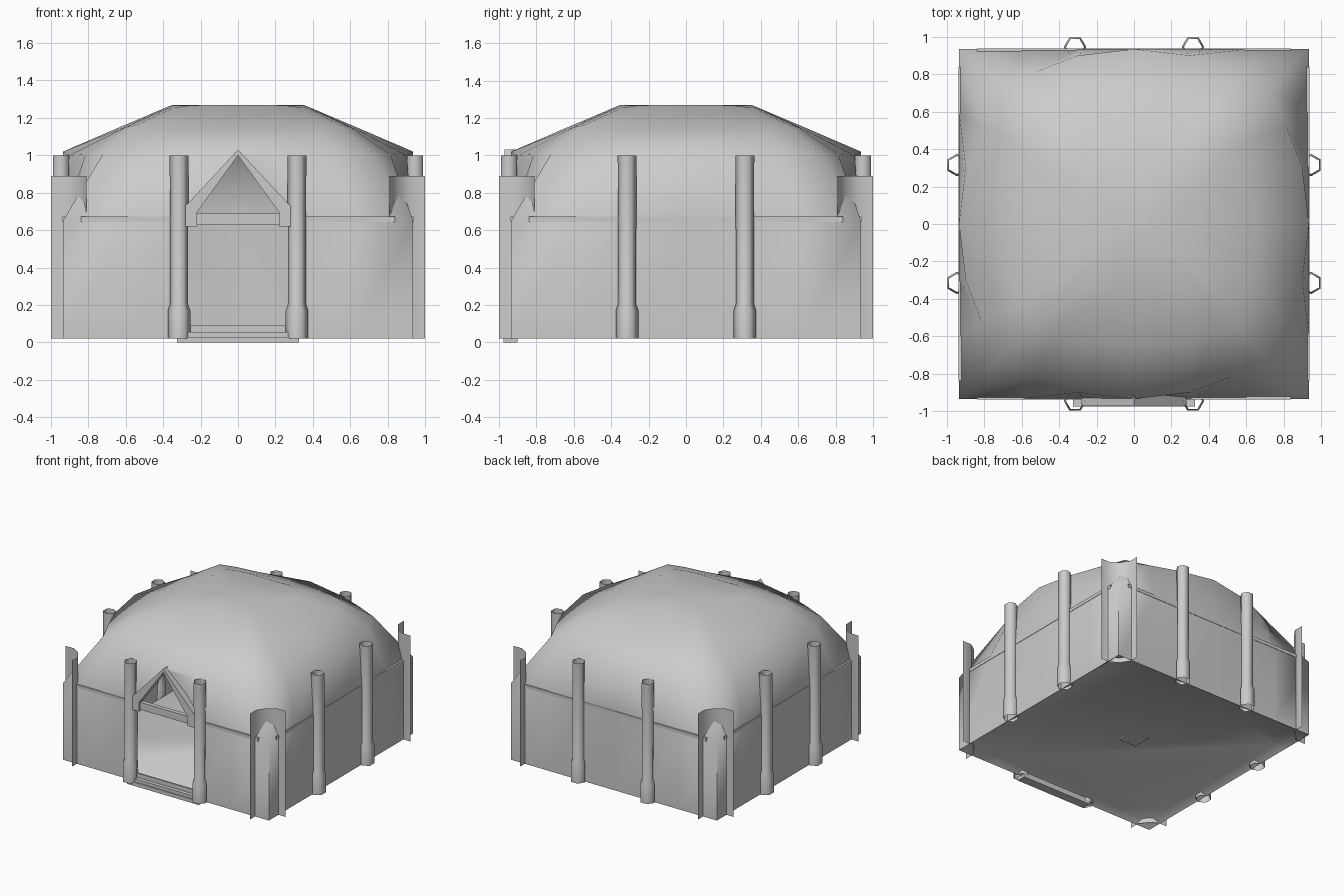
import bpy, bmesh, math
from mathutils import Matrix

cube = bpy.data.objects.get("Cube")
if cube:
    bpy.data.objects.remove(cube, do_unlink=True)

grey = bpy.data.materials.new("plain_grey")
grey.use_nodes = True
COLOUR = (0.6, 0.6, 0.6, 1)
grey.diffuse_color = COLOUR
grey.node_tree.nodes["Principled BSDF"].inputs["Base Color"].default_value = COLOUR


def finish(name, bm, fix_normals=True):
    """Turn a bmesh into a named object."""
    if fix_normals:
        bmesh.ops.recalc_face_normals(bm, faces=bm.faces[:])
    mesh = bpy.data.meshes.new(name)
    bm.to_mesh(mesh)
    bm.free()
    mesh.materials.append(grey)
    obj = bpy.data.objects.new(name, mesh)
    bpy.context.collection.objects.link(obj)
    return obj


def activate(obj):
    bpy.ops.object.select_all(action='DESELECT')
    obj.select_set(True)
    bpy.context.view_layer.objects.active = obj


def bridge(bm, lower, upper, closed=True):
    n = len(lower)
    for i in range(n if closed else n - 1):
        j = (i + 1) % n
        bm.faces.new((lower[i], lower[j], upper[j], upper[i]))


def box(name, lo, hi):
    bm = bmesh.new()
    bmesh.ops.create_cube(bm, size=1)
    for v in bm.verts:
        v.co = [(a + b) / 2 + c * (b - a) for a, b, c in zip(lo, hi, v.co)]
    return finish(name, bm)


def prism(name, outline, y0, y1):
    """Extrude an x-z outline along y."""
    bm = bmesh.new()
    front = [bm.verts.new((x, y0, z)) for x, z in outline]
    back = [bm.verts.new((x, y1, z)) for x, z in outline]
    bridge(bm, front, back)
    bm.faces.new(front)
    bm.faces.new(back)
    return finish(name, bm)


def square_ring(bm, points):
    """Corner-to-middle points, mirrored along a side and turned four times."""
    side = [(-u, -v, z) for u, v, z in points]
    side += [(u, -v, z) for u, v, z in reversed(points[1:-1])]
    ring = []
    for k in range(4):
        turn = Matrix.Rotation(k * math.pi / 2, 3, 'Z')
        for p in side:
            v = bm.verts.new(p)
            v.co = turn @ v.co
            ring.append(v)
    return ring


# Walls and domed roof as one hollow shell
W = 0.935
EAVE = 0.65
bm = bmesh.new()
rings = [square_ring(bm, [(u, W, z) for u in (W, 0.6, 0.3, 0)]) for z in (0.02, EAVE)]
roof_rings = [
    [(0.72, 0.72, 1.01), (0.52, 0.815, 1.005), (0.3, 0.9, 1.0), (0, W, 1.02)],
    [(0.55, 0.55, 1.16), (0.43, 0.6, 1.15), (0.31, 0.63, 1.14), (0, 0.645, 1.145)],
    [(0.34, 0.34, 1.255), (0.27, 0.345, 1.265), (0.15, 0.35, 1.27), (0, 0.35, 1.27)],
]
rings += [square_ring(bm, r) for r in roof_rings]
for a, b in zip(rings, rings[1:]):
    bridge(bm, a, b)
floor = bm.faces.new(rings[0])
crown = bm.faces.new(rings[-1])
bmesh.ops.recalc_face_normals(bm, faces=bm.faces[:])
bmesh.ops.inset_individual(bm, faces=[floor], thickness=0.06, depth=-0.04)
centre = bmesh.ops.poke(bm, faces=[crown])["verts"][0]
centre.co.z = 1.27
shell = finish("walls_and_dome", bm)

# Gabled doorway cut through the front
cutter = prism("doorway_cutter", [(-0.27, 0.09), (0.27, 0.09), (0.27, 0.7),
                                  (0, 1.0), (-0.27, 0.7)], -1.1, -0.6)
cutter.hide_render = True
solid = shell.modifiers.new("thickness", 'SOLIDIFY')
solid.thickness = 0.025
solid.offset = -1
cut = shell.modifiers.new("doorway", 'BOOLEAN')
cut.operation = 'DIFFERENCE'
cut.solver = 'EXACT'
cut.object = cutter
activate(shell)
for m in ("thickness", "doorway"):
    bpy.ops.object.modifier_apply(modifier=m)
bpy.data.objects.remove(cutter, do_unlink=True)
bpy.ops.object.shade_smooth_by_angle(angle=math.radians(80))

# Soft shading round the wall corners, crisp line at the eaves
verts = shell.data.vertices
sharp = shell.data.attributes.get("sharp_edge")
for e in shell.data.edges:
    a, b = (verts[i].co for i in e.vertices)
    upright = abs(a.x - b.x) + abs(a.y - b.y) < 0.01
    if sharp and upright and min(abs(a.x), abs(a.y)) > 0.92:
        sharp.data[e.index].value = False
    elif sharp and max(abs(a.z - EAVE), abs(b.z - EAVE)) < 0.002:
        sharp.data[e.index].value = True

# Gable frame, tie beam and sill of the doorway
half_frame = prism("gable_frame", [(-0.28, 0.62), (-0.22, 0.62), (-0.22, 0.695),
                                   (0, 1.0), (0, 1.03), (-0.28, 0.73)], -0.97, -0.91)
half_frame.modifiers.new("mirror", 'MIRROR')
box("tie_beam", (-0.22, -0.955, 0.63), (0.22, -0.92, 0.69))
box("door_sill", (-0.325, -0.975, 0), (0.325, -0.9, 0.03))
box("door_step", (-0.28, -0.965, 0.03), (0.28, -0.9, 0.055))
box("floor_hatch", (-0.08, -0.08, 0.05), (0.08, 0.08, 0.07))

# Ledges along the eaves
for k in range(4):
    spans = [(-0.84, -0.27), (0.27, 0.84)] if k == 0 else [(-0.84, 0.84)]
    for x0, x1 in spans:
        ledge = box("eave_ledge", (x0, -0.938, 0.645), (x1, -0.91, 0.672))
        ledge.rotation_euler.z = k * math.pi / 2

# Open six-sided pillars, two on each side
for k in range(4):
    for x in (-0.315, 0.315):
        bm = bmesh.new()
        levels = []
        for z, r in ((0.02, 0.06), (0.17, 0.06), (0.205, 0.048), (1.0, 0.05)):
            levels.append([bm.verts.new((x + r * math.cos(i * math.pi / 3),
                                         -0.946 + r * math.sin(i * math.pi / 3), z))
                           for i in range(6)])
        for a, b in zip(levels, levels[1:]):
            bridge(bm, a, b)
        pillar = finish("pillar", bm, False)
        pillar.rotation_euler.z = k * math.pi / 2
        activate(pillar)
        bpy.ops.object.shade_smooth()

# Thin curved screens wrapped into the corners
screen_path = [(0.81, -1.0), (0.81, -0.92), (0.855, -0.855), (0.92, -0.81), (1.0, -0.81)]
for k in range(4):
    bm = bmesh.new()
    low, high = ([bm.verts.new((x, y, z)) for x, y in screen_path] for z in (0.02, 0.89))
    bridge(bm, low, high, closed=False)
    screen = finish("corner_screen", bm, False)
    screen.rotation_euler.z = k * math.pi / 2
    activate(screen)
    bpy.ops.object.shade_smooth()
